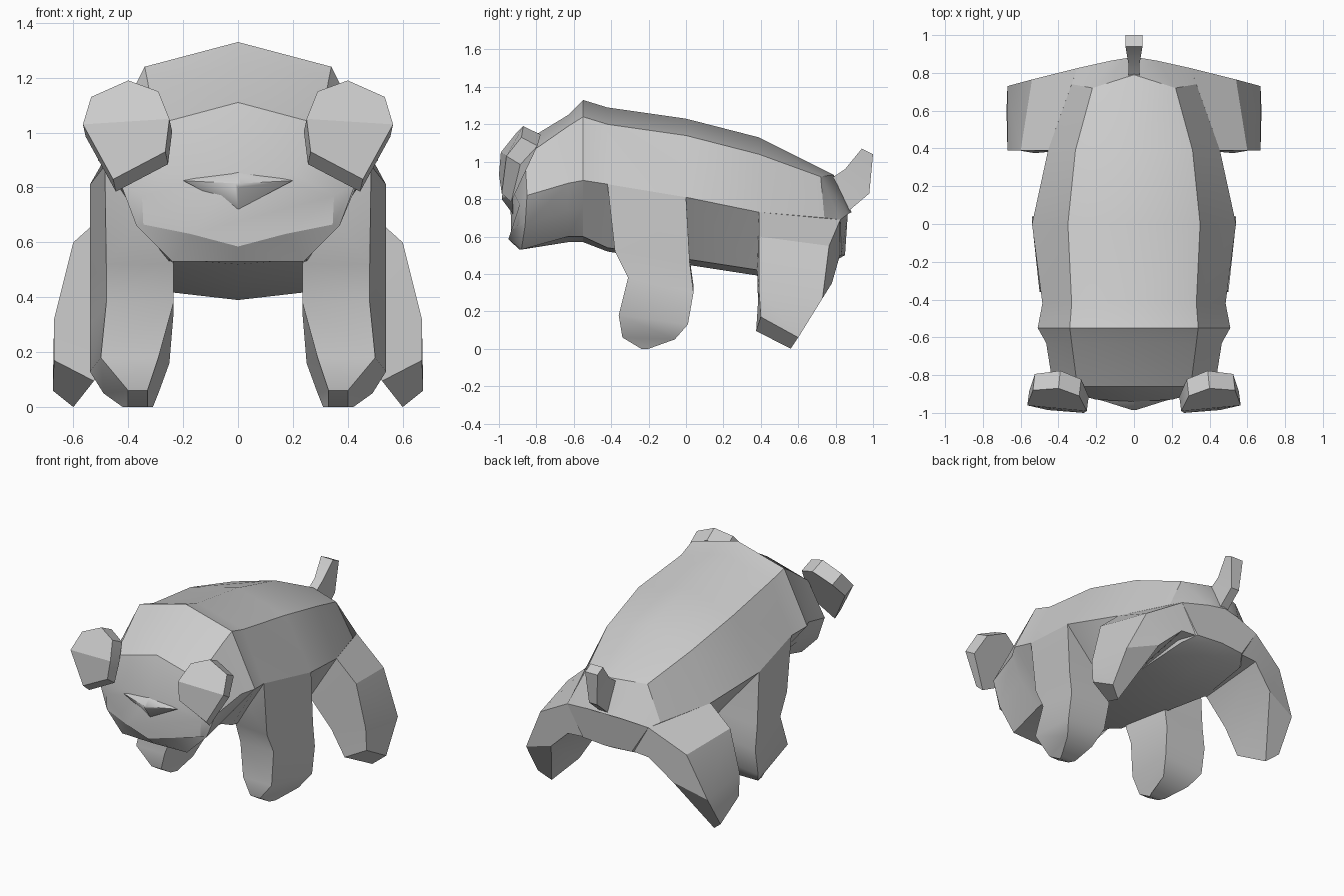
import bpy, bmesh, math

grey = bpy.data.materials.new("plain grey")
grey.diffuse_color = (0.6, 0.6, 0.6, 1)


def loft(name, rings, sides=(1,), split=None, angle=30):
    """Skin a row of point rings, cap the ends; sides (1, -1) adds a mirrored copy."""
    bm = bmesh.new()
    for s in sides:
        vs = [[bm.verts.new((s * x, y, z)) for x, y, z in ring] for ring in rings]
        n = len(rings[0])
        for a, b in zip(vs, vs[1:]):
            for i in range(n):
                j = (i + 1) % n
                bm.faces.new((a[i], a[j], b[j], b[i]))
        first = bm.faces.new(vs[0])
        bm.faces.new(vs[-1])
        if split:
            bmesh.utils.face_split(first, vs[0][split[0]], vs[0][split[1]])
    bmesh.ops.recalc_face_normals(bm, faces=bm.faces)
    me = bpy.data.meshes.new(name)
    bm.to_mesh(me)
    bm.free()
    me.materials.append(grey)
    me.shade_smooth()
    me.set_sharp_from_angle(angle=math.radians(angle))
    ob = bpy.data.objects.new(name, me)
    bpy.context.collection.objects.link(ob)
    return ob


def whole(half):
    """Close a half section (centre top to centre bottom) into a full ring."""
    return half + [(-x, y, z) for x, y, z in half[-2:0:-1]]


# Body: y, top z, ridge x z, flank x z, belly edge x z, belly z
body = []
for y, zt, xr, zr, xs, zs, xb, zb, zc in [
        (-0.55, 1.33, .34, 1.24, .51, .90, .26, .60, .57),
        (-0.42, 1.29, .33, 1.20, .485, .88, .25, .54, .52),
        (0.00, 1.23, .35, 1.14, .54, .81, .26, .48, .45),
        (0.39, 1.13, .31, 1.04, .455, .73, .26, .42, .39)]:
    body.append(whole([(0, y, zt), (xr, y, zr), (xs, y, zs), (xb, y, zb), (0, y, zc)]))
body.append(whole([(0, .79, .93), (.22, .72, .92), (.33, .74, .70), (.24, .74, .46), (0, .74, .44)]))
body.append(whole([(0, .885, .73), (.12, .865, .72), (.3, .825, .69), (.18, .83, .5), (0, .85, .5)]))
loft("body", body)

# Head with muzzle
loft("head", [whole(h) for h in [
    [(0, -.55, 1.33), (.34, -.55, 1.24), (.51, -.55, .90), (.385, -.55, .75), (.26, -.55, .60), (0, -.55, .57)],
    [(0, -.63, 1.25), (.33, -.63, 1.19), (.465, -.63, .885), (.39, -.63, .74), (.25, -.63, .60), (0, -.63, .57)],
    [(0, -.86, 1.11), (.30, -.86, 1.03), (.43, -.85, .82), (.37, -.86, .66), (.24, -.88, .53), (0, -.89, .53)],
    [(0, -.94, .85), (.20, -.93, .85), (.35, -.89, .77), (.345, -.89, .665), (.17, -.935, .63), (0, -.95, .585)]]])

# Nose wedge
loft("nose", [
    [(-.2, -.925, .825), (0, -.925, .865), (.2, -.925, .825), (0, -.925, .72)],
    [(-.01, -.985, .815), (0, -.985, .82), (.01, -.985, .815), (0, -.985, .80)]], angle=60)

# Ears: creased front face, then the tapering back rim
ear = [(.25, -.99, 1.05), (.29, -.91, 1.15), (.40, -.87, 1.19), (.535, -.88, 1.13),
       (.565, -.96, 1.03), (.455, -.985, .83), (.265, -1.0, .93)]
loft("ears", [ear, [(x - .01, y + .05 + .12 * (z - .83), z - .045) for x, y, z in ear]],
     (1, -1), split=(0, 4))

# Legs: rings run outer front, outer back, inner back, inner front
loft("front_legs", [
    [(.485, -.42, .88), (.54, 0, .81), (.24, 0, .60), (.30, -.40, .75)],
    [(.48, -.38, .52), (.54, .02, .46), (.235, .02, .48), (.235, -.36, .52)],
    [(.48, -.31, .38), (.54, .04, .30), (.235, .04, .34), (.235, -.31, .38)],
    [(.50, -.36, .18), (.54, .01, .13), (.25, .01, .16), (.29, -.36, .18)],
    [(.40, -.34, .06), (.49, -.06, .05), (.29, -.06, .05), (.33, -.34, .06)],
    [(.40, -.24, 0), (.42, -.20, 0), (.31, -.20, 0), (.33, -.24, 0)]], (1, -1), angle=42)

loft("hind_legs", [
    [(.455, .39, .73), (.30, .825, .69), (.18, .82, .50), (.20, .38, .42)],
    [(.60, .39, .60), (.54, .765, .55), (.30, .82, .49), (.27, .38, .42)],
    [(.67, .39, .32), (.67, .73, .27), (.45, .78, .35), (.42, .385, .25)],
    [(.67, .40, .17), (.675, .60, .06), (.60, .56, .0), (.525, .375, .095)]], (1, -1))

# Tail
loft("tail", [
    [(-w, ya, za), (w, ya, za), (w, yb, zb), (-w, yb, zb)]
    for w, ya, za, yb, zb in [(.03, .76, .90, .85, .72), (.03, .85, .96, .98, .83), (.045, .94, 1.07, 1.0, 1.04)]])
